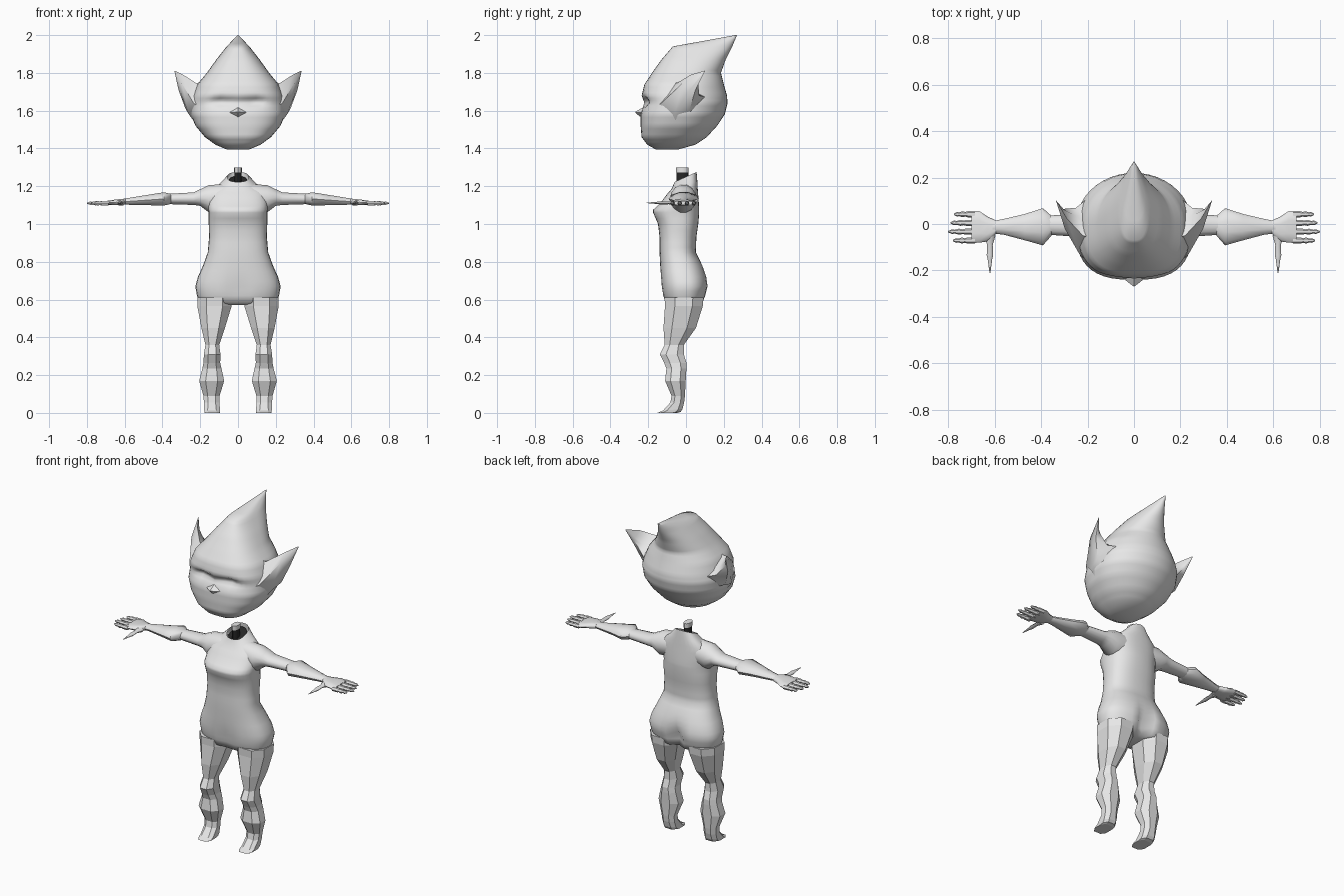
import bpy, bmesh, math
from math import pi, cos, sin, exp


def material(name, v):
    m = bpy.data.materials.new(name)
    m.diffuse_color = (v, v, v, 1)
    return m


GREY = material("light grey", 0.8)
DARK = material("near black", 0.02)


def build(name, rings, angle=180, mirror=False, caps=(True, True), mat=GREY, tweak=None):
    """Bridge a series of equal closed loops into one surface."""
    bm = bmesh.new()
    loops = [[bm.verts.new(p) for p in r] for r in rings]
    n = len(loops[0])
    for a, b in zip(loops, loops[1:]):
        for i in range(n):
            j = (i + 1) % n
            bm.faces.new((a[i], a[j], b[j], b[i]))
    if caps[0]:
        bm.faces.new(loops[0])
    if caps[1]:
        bm.faces.new(loops[-1])
    if tweak:
        for v in bm.verts:
            tweak(v.co)
    bmesh.ops.remove_doubles(bm, verts=bm.verts, dist=0.0005)
    bmesh.ops.recalc_face_normals(bm, faces=bm.faces)
    me = bpy.data.meshes.new(name)
    bm.to_mesh(me)
    bm.free()
    me.materials.append(mat)
    if angle:
        me.shade_smooth()
        me.set_sharp_from_angle(angle=math.radians(angle))
    ob = bpy.data.objects.new(name, me)
    bpy.context.collection.objects.link(ob)
    if mirror:
        ob.modifiers.new("mirror", 'MIRROR').use_mirror_merge = False
    return ob


def oval(n, a0, a1, b0, b1, p=2, q=2, phase=0.0):
    """Superellipse in a box; p shapes the low-b half, q the high-b half."""
    out, k = [], cos(phase)
    for i in range(n):
        t = 2 * pi * i / n + phase
        c, s = cos(t), sin(t)
        e = 2 / (p if s < 0 else q)
        u = math.copysign(abs(c) ** e, c) / k
        w = math.copysign(abs(s) ** e, s) / k
        out.append(((a0 + a1) / 2 + (a1 - a0) / 2 * u, (b0 + b1) / 2 + (b1 - b0) / 2 * w))
    return out


def upright(n, z, x0, x1, y0, y1, tilt=0.0, **kw):
    return [(x, y, z + tilt * y) for x, y in oval(n, x0, x1, y0, y1, **kw)]


def sideways(n, x, y0, y1, z0, z1, **kw):
    return [(x, y, z) for y, z in oval(n, y0, y1, z0, z1, **kw)]


def refine(keys, step):
    """Insert evenly blended stations between the key stations."""
    out = []
    for a, b in zip(keys, keys[1:]):
        m = max(1, round(abs(b[0] - a[0]) / step))
        out += [[u + (w - u) * i / m for u, w in zip(a, b)] for i in range(m)]
    return out + [list(keys[-1])]


# Head with swept-back pointed crown: z, half width, front y, back y
head_keys = [(1.395, .06, -.16, -.04), (1.42, .12, -.205, .05), (1.46, .175, -.235, .11),
             (1.52, .225, -.24, .165), (1.58, .25, -.24, .205), (1.64, .25, -.222, .22),
             (1.68, .24, -.235, .217), (1.74, .215, -.22, .20), (1.80, .165, -.18, .185),
             (1.87, .115, -.13, .21), (1.94, .06, -.07, .245), (2.0, .002, .262, .27)]


def eye_sockets(co):
    if co.y < -.1:
        d = ((abs(co.x) - .085) / .05) ** 2 + ((co.z - 1.65) / .024) ** 2
        co.y += .03 * exp(-d)


build("head", [upright(44, z, -w, w, f, b, p=2.7, q=2.0)
               for z, w, f, b in refine(head_keys, .015)], 60, tweak=eye_sockets)

# Small upturned nose
build("nose", [[(-.05, -.232, 1.59), (0, -.215, 1.625), (.05, -.232, 1.59), (0, -.232, 1.56)],
               [(-.003, -.268, 1.592), (0, -.268, 1.594), (.003, -.268, 1.592), (0, -.268, 1.588)]], 30)

# Broad pointed ears sweeping back and up
build("ear", [
    [(.17, -.19, 1.60), (.17, -.06, 1.76), (.20, .04, 1.71), (.20, .11, 1.67), (.20, .04, 1.58), (.20, -.05, 1.50)],
    [(.235, -.13, 1.64), (.22, -.05, 1.745), (.245, .035, 1.71), (.25, .07, 1.68), (.278, .02, 1.61), (.26, -.06, 1.58)],
    [(.298, -.02, 1.745), (.29, .025, 1.79), (.30, .06, 1.76), (.305, .065, 1.745), (.315, .05, 1.71), (.305, .01, 1.70)],
    [(.335, .098, 1.81), (.334, .1, 1.812), (.335, .101, 1.81), (.336, .1, 1.808), (.336, .099, 1.807), (.335, .098, 1.808)],
], 60, mirror=True)

# Torso: z, half width, front y, back y, tilt
torso_keys = [(.57, .05, -.07, .04, 0), (.582, .20, -.108, .09, 0), (.62, .217, -.122, .105, 0),
              (.67, .226, -.13, .117, 0), (.72, .212, -.134, .11, 0), (.78, .185, -.137, .088, 0),
              (.85, .16, -.14, .052, 0), (.93, .153, -.14, .055, 0), (1.0, .155, -.148, .065, 0),
              (1.06, .155, -.174, .07, 0), (1.075, .157, -.174, .07, 0), (1.12, .158, -.135, .067, .05),
              (1.18, .145, -.095, .062, .15), (1.21, .10, -.075, .06, .3), (1.25, .056, -.06, .056, .45)]


def cleft(co):
    lift = exp(-(co.x / .03) ** 2) * exp(-((co.z - .64) / .075) ** 2)
    co.y -= (.05 if co.y > 0 else -.012) * lift


build("torso", [upright(32, z, -w, w, f, b, tilt=t, p=2.5, q=2.4)
                for z, w, f, b, t in refine(torso_keys, .03)], 180, caps=(True, False), tweak=cleft)

# Dark collar opening and neck stub with a pale top
build("collar_opening", [upright(16, 1.23, -.05, .05, -.058, .05, tilt=.45),
                         upright(16, 1.232, -.05, .05, -.058, .05, tilt=.45)], 30, mat=DARK)
build("neck", [upright(12, z, -.019, .019, -.05, .012) for z in (1.2, 1.272)], 40, mat=DARK)
build("neck_top", [upright(12, z, -.02, .02, -.052, .014) for z in (1.272, 1.298)], 40)

# Upper arm and shoulder: x, y0, y1, z0, z1
arm_keys = [(.06, -.08, .05, 1.07, 1.215), (.155, -.085, .056, 1.06, 1.207), (.20, -.066, .05, 1.095, 1.185),
            (.235, -.056, .046, 1.1, 1.168), (.38, -.045, .035, 1.105, 1.16)]
build("upper_arm", [sideways(14, *k) for k in arm_keys], 70, mirror=True)

# Flared elbow cuff and forearm
cuff_keys = [(.355, -.05, .035, 1.105, 1.16), (.392, -.092, .068, 1.096, 1.17),
             (.47, -.07, .043, 1.098, 1.157), (.56, -.046, .022, 1.1, 1.142), (.61, -.04, .012, 1.103, 1.134)]
build("forearm", [sideways(10, *k) for k in cuff_keys], 50, mirror=True)

# Flat palm
palm_keys = [(.595, -.044, .016, 1.102, 1.135), (.63, -.075, .032, 1.1, 1.132),
             (.665, -.08, .055, 1.1, 1.128), (.70, -.082, .055, 1.1, 1.122)]
build("palm", [sideways(10, *k, p=2.6, q=2.6) for k in palm_keys], 60, mirror=True)

# Four fingers with swollen joints and pointed ends
for i, (y, end) in enumerate([(.042, .775), (.005, .79), (-.033, .80), (-.071, .78)]):
    rings = []
    for f, r in [(0, .013), (.35, .013), (.45, .010), (.6, .013), (.75, .008), (.85, .010), (1, .003)]:
        x = .685 + (end - .685) * f
        rings.append(sideways(6, x, y - r, y + r, 1.11 - r, 1.11 + r))
    build(f"finger_{i + 1}", rings, 50, mirror=True)

# Long tapered thumb
build("thumb", [[(x, y, z) for x, z in oval(6, .62 - r, .62 + r, 1.112 - r * .7, 1.112 + r * .7)]
                for y, r in [(-.05, .024), (-.09, .012), (-.135, .014), (-.15, .010), (-.21, .002)]],
      50, mirror=True)

# Faceted legs and feet: z, x0, x1, y0, y1, tilt
leg_keys = [(.61, .035, .214, -.112, .092, 0), (.565, .035, .214, -.11, .088, 0), (.45, .07, .193, -.118, .052, 0),
            (.36, .10, .172, -.112, -.012, 0), (.31, .093, .18, -.138, -.012, 0), (.265, .095, .182, -.115, .002, 0),
            (.235, .088, .188, -.103, .002, 0), (.17, .074, .205, -.11, -.002, 0), (.09, .098, .182, -.076, -.006, 0),
            (.055, .098, .18, -.082, -.01, 0), (.022, .097, .178, -.12, -.02, .08), (.006, .096, .176, -.15, -.03, .04),
            (0, .096, .176, -.148, -.05, 0)]
build("leg", [upright(8, z, a, b, f, k, tilt=t, phase=pi / 8, p=2.4, q=2.2) if z > .03 else
              upright(8, z, a, b, f, k, tilt=t, phase=pi / 8, p=3, q=3)
              for z, a, b, f, k, t in leg_keys], 0, mirror=True)
